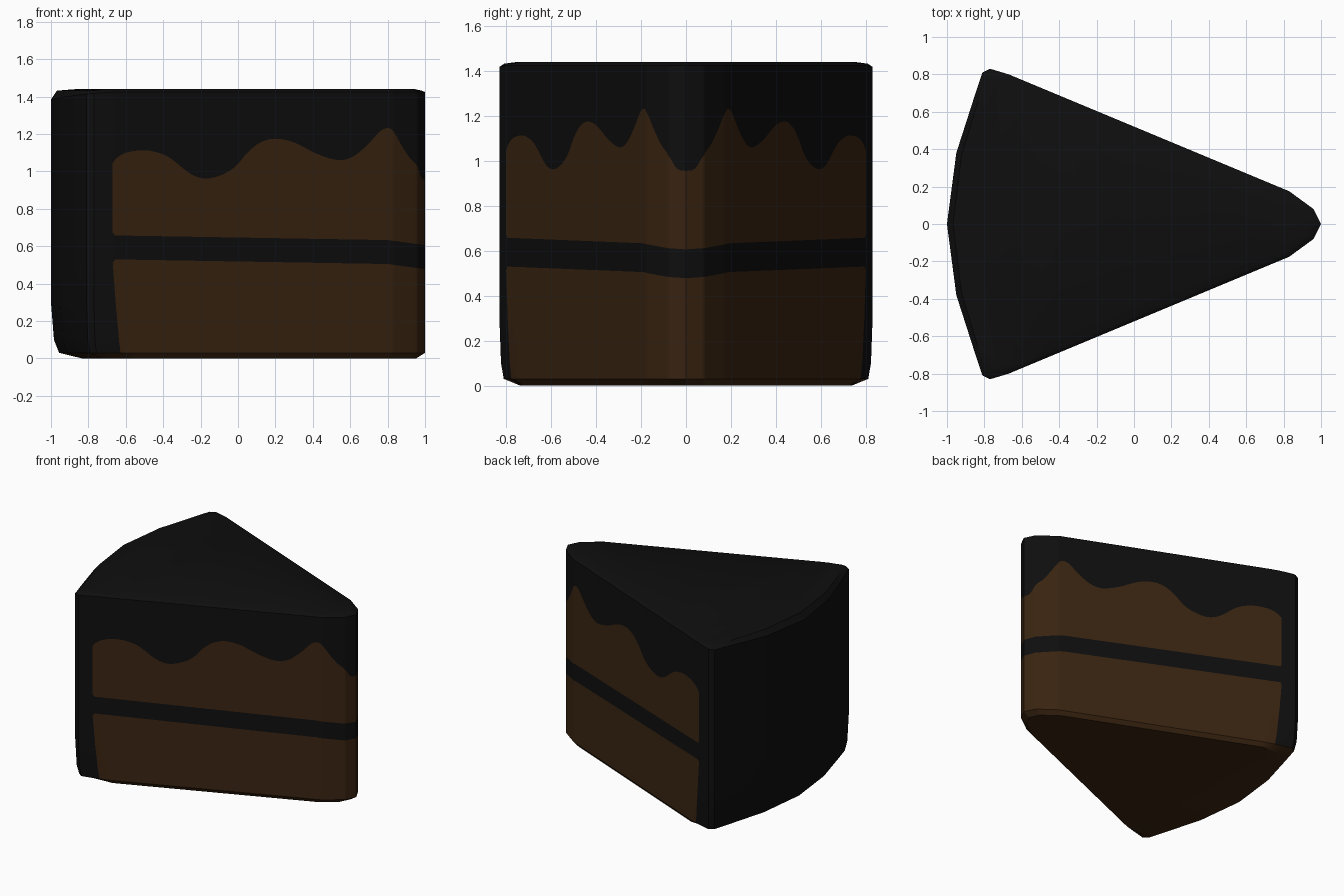
import bpy, bmesh

if "Cube" in bpy.data.objects:
    bpy.data.objects.remove(bpy.data.objects["Cube"])


def material(name, rgb):
    m = bpy.data.materials.new(name)
    m.diffuse_color = (*rgb, 1)
    m.use_nodes = True
    m.node_tree.nodes["Principled BSDF"].inputs["Base Color"].default_value = m.diffuse_color
    return m


frosting = material("dark frosting", (0.0045, 0.0045, 0.0045))
sponge = material("brown sponge", (0.041, 0.0175, 0.0055))

# Drip edge on the cut sides: x, z
DRIP = [(1.0, .955), (.98, .965), (.96, 1.025), (.92, 1.07), (.88, 1.13), (.83, 1.215),
        (.80, 1.232), (.76, 1.215), (.70, 1.15), (.62, 1.082), (.54, 1.06), (.42, 1.095),
        (.30, 1.155), (.20, 1.175), (.12, 1.155), (.05, 1.10), (-.01, 1.03), (-.08, .985),
        (-.17, .962), (-.25, .985), (-.36, 1.07), (-.42, 1.098), (-.50, 1.113),
        (-.60, 1.10), (-.65, 1.07), (-.67, 1.045)]
# Half of the plan outline: x, y
PLAN = [(1.0, 0), (.96, .08), (.83, .175), (-.67, .80)]
BACK = [(-.77, .83), (-.81, .81), (-.86, .66), (-.95, .38), (-1.0, 0)]


def lerp_table(table, x):
    for (x0, v0), (x1, v1) in zip(table, table[1:]):
        if x0 >= x >= x1:
            return v0 + (v1 - v0) * (x0 - x) / (x0 - x1)
    return table[-1][1]


def slope(i):
    a, b = DRIP[max(i - 1, 0)], DRIP[min(i + 1, len(DRIP) - 1)]
    return (b[1] - a[1]) / (b[0] - a[0])


# Columns along one half, from the tip to the middle of the back: x, y, drip height
cols = []
for i in range(len(DRIP) - 1):
    (x0, z0), (x1, z1) = DRIP[i], DRIP[i + 1]
    h = x1 - x0
    for k in range(4):
        t = k / 4
        z = ((2*t**3 - 3*t*t + 1) * z0 + (t**3 - 2*t*t + t) * h * slope(i)
             + (3*t*t - 2*t**3) * z1 + (t**3 - t*t) * h * slope(i + 1))
        x = x0 + h * t
        cols.append((x, lerp_table(PLAN, x), z, True))
cols.append((-.67, .80, DRIP[-1][1], True))
cols += [(x, y, DRIP[-1][1], False) for x, y in BACK]
loop = cols + [(x, -y, z, s) for x, y, z, s in reversed(cols[1:-1])]

FILL = [(1.0, .478), (.8, .505), (-.67, .53)]


def column(x, y, drip, cut):
    """Points of one vertical column, bottom to top."""
    bw = max(0, (-.6 - x) / .4)
    f0 = lerp_table(FILL, x)
    f1 = f0 + .128
    if x < -.66:                       # rounded ends of the sponge layers
        f0, f1 = f0 - .015, f1 + .012
    rings = [(0, .96 - .17 * bw), (.03, 1 - .055 * bw), (.1, 1 - .02 * bw), (.3, 1),
             (f0, 1), (f1, 1), (drip, 1), (1.425 - .04 * bw * bw, 1),
             (1.432, .985 - .025 * bw), (1.44, .955 - .12 * bw)]
    pts = []
    for z, s in rings:
        sh = 0
        if cut:                        # slanted back end of the lower sponge
            sh = .04 * max(0, 1 - z / .5) * max(0, 1 - (x + .67) / .3)
        yy = y - sh * .42 * (1 if y > 0 else -1)
        pts.append((-.2 + (x + sh + .2) * s, yy * s, z))
    return pts


# Cake slice lofted from the columns
bm = bmesh.new()
grid = [[bm.verts.new(p) for p in column(*c)] for c in loop]
n = len(grid)
for i in range(n):
    j = (i + 1) % n
    cut = loop[i][3] and loop[j][3]
    for r in range(len(grid[0]) - 1):
        f = bm.faces.new((grid[i][r], grid[j][r], grid[j][r + 1], grid[i][r + 1]))
        f.material_index = 1 if r == 0 or (cut and r in (1, 2, 3, 5)) else 0
bm.faces.new([g[0] for g in grid]).material_index = 1
bm.faces.new([g[-1] for g in grid]).material_index = 0
bmesh.ops.recalc_face_normals(bm, faces=bm.faces)
mesh = bpy.data.meshes.new("cake_slice")
bm.to_mesh(mesh)
bm.free()
mesh.materials.append(frosting)
mesh.materials.append(sponge)
cake = bpy.data.objects.new("cake_slice", mesh)
bpy.context.collection.objects.link(cake)
bpy.context.view_layer.objects.active = cake
cake.select_set(True)
bpy.ops.object.shade_smooth_by_angle(angle=0.5)
